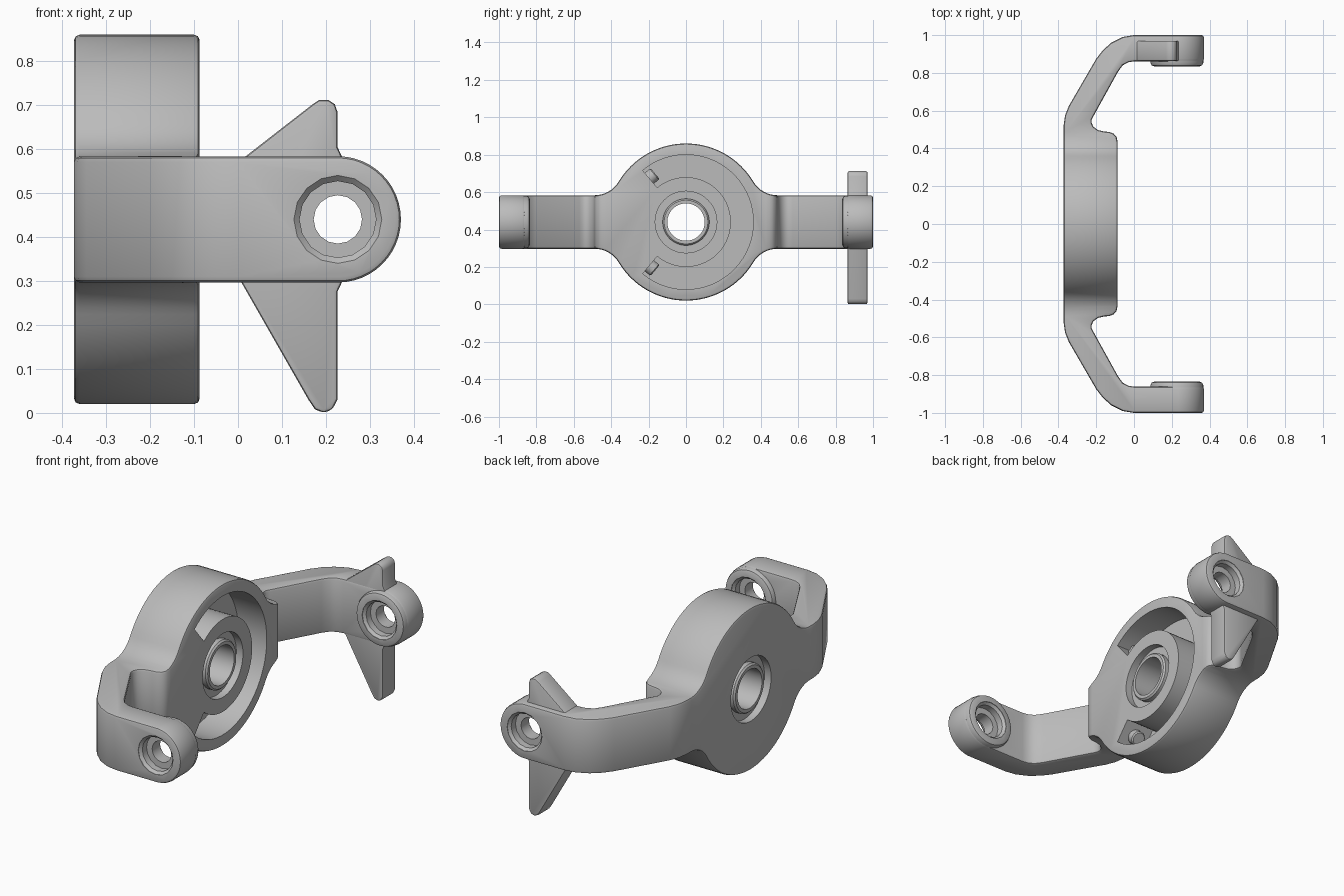
import bpy, bmesh
from math import sin, cos, radians, atan2, sqrt, tau
from mathutils import Vector

cube = bpy.data.objects.get("Cube")
if cube:
    bpy.data.objects.remove(cube)

MID = 0.44        # height of the hub axis
ARM_HALF = 0.143  # half height of the arms
EYE_X = 0.227     # x of the bores in the arm ends

grey = bpy.data.materials.new("satin grey")
grey.use_nodes = True
grey.diffuse_color = (0.5, 0.5, 0.5, 1)
for node in grey.node_tree.nodes:
    if node.type == 'BSDF_PRINCIPLED':
        node.inputs["Base Color"].default_value = grey.diffuse_color


def make(name, bm):
    bmesh.ops.recalc_face_normals(bm, faces=bm.faces)
    mesh = bpy.data.meshes.new(name)
    bm.to_mesh(mesh)
    bm.free()
    obj = bpy.data.objects.new(name, mesh)
    bpy.context.collection.objects.link(obj)
    return obj


def skin(bm, rings):
    """Join rings of vertices and cap both ends."""
    rings = [[bm.verts.new(p) for p in ring] for ring in rings]
    for a, b in zip(rings, rings[1:]):
        for i in range(len(a)):
            bm.faces.new((a[i - 1], a[i], b[i], b[i - 1]))
    bm.faces.new(rings[0])
    bm.faces.new(rings[-1])


def prism(name, outline, axis, lo, hi):
    """Extrude a flat outline along one axis, heights measured from the hub axis."""
    place = {'X': lambda a, b, t: (t, a, b + MID),
             'Y': lambda a, b, t: (a, t, b + MID),
             'Z': lambda a, b, t: (a, b, t + MID)}[axis]
    bm = bmesh.new()
    skin(bm, [[place(a, b, t) for a, b in outline] for t in (lo, hi)])
    return make(name, bm)


def lathe(name, profile, origin, direction, sides):
    """Turn (radius, distance) points about a line."""
    turn = Vector(direction).to_track_quat('Z', 'Y')
    base = Vector(origin) + Vector((0, 0, MID))
    bm = bmesh.new()
    skin(bm, [[base + turn @ Vector((r * cos(tau * i / sides), r * sin(tau * i / sides), t))
               for i in range(sides)] for r, t in profile])
    return make(name, bm)


def apply(obj):
    dg = bpy.context.evaluated_depsgraph_get()
    mesh = bpy.data.meshes.new_from_object(obj.evaluated_get(dg))
    obj.modifiers.clear()
    obj.data = mesh


def combine(obj, tool, operation='DIFFERENCE'):
    mod = obj.modifiers.new("cut", 'BOOLEAN')
    mod.solver = 'EXACT'
    mod.operation = operation
    mod.object = tool
    bpy.context.view_layer.update()
    apply(obj)
    bpy.data.objects.remove(tool)


def round_edges(obj, width):
    bm = bmesh.new()
    bm.from_mesh(obj.data)
    bmesh.ops.remove_doubles(bm, verts=bm.verts, dist=0.001)
    bm.to_mesh(obj.data)
    bm.free()
    mod = obj.modifiers.new("round", 'BEVEL')
    mod.width = width
    mod.segments = 2
    mod.limit_method = 'ANGLE'
    mod.angle_limit = radians(40)
    mod.use_clamp_overlap = False
    bpy.context.view_layer.update()
    apply(obj)


def arc(radius, start, end, steps, cx=0, cy=0):
    angles = [radians(start + (end - start) * i / steps) for i in range(steps + 1)]
    return [(cx + radius * cos(a), cy + radius * sin(a)) for a in angles]


def finish(*objs):
    for obj in objs:
        obj.data.materials.clear()
        obj.data.materials.append(grey)
        bpy.ops.object.select_all(action='DESELECT')
        obj.select_set(True)
        bpy.context.view_layer.objects.active = obj
        bpy.ops.object.shade_smooth_by_angle(angle=radians(35))


# Plan of the bracket: hub flank, neck, sloping arm and straight end
half = [(-.087, .435), (-.092, .46), (-.107, .478), (-.13, .487), (-.16, .49),
        (-.19, .497), (-.215, .515), (-.224, .535), (-.224, .552), (-.215, .57),
        (-.085, .805), (-.06, .84), (-.03, .856), (0, .861), (.4, .861),
        (.4, 1), (0, 1), (-.06, .99), (-.12, .96), (-.165, .92), (-.2, .875),
        (-.345, .625), (-.365, .575), (-.373, .52)]
plan = half + [(x, -y) for x, y in reversed(half)]
bracket = prism("bracket", plan, 'Z', -1, 1)

# Side outline: round hub blended into the arms
HUB, BLEND = 0.42, 0.15
rise = ARM_HALF + BLEND
run = sqrt((HUB + BLEND) ** 2 - rise ** 2)
tangent = atan2(rise, run) * 360 / tau
blend = arc(BLEND, 270, 180 + tangent, 8, run, rise)
top = [(1.2, ARM_HALF)] + blend + arc(HUB, tangent, 180 - tangent, 32)[1:-1]
top += [(-y, z) for y, z in reversed(blend)] + [(-1.2, ARM_HALF)]
side = top + [(-y, -z) for y, z in top]
combine(bracket, prism("side_shape", side, 'X', -1, 1), 'INTERSECT')

# Round the arm ends
tip = arc(ARM_HALF + 0.0005, 90, -90, 24, EYE_X, 0)
tip += [(EYE_X, -.3), (.6, -.3), (.6, .3), (EYE_X, .3)]
combine(bracket, prism("tip_cutter", tip, 'Y', -1.5, 1.5))
round_edges(bracket, 0.013)

# Spring groove in the hub face, open for most of a turn
WALL = 130
groove = arc(.36, -WALL, WALL, 48) + arc(.24, WALL, -WALL, 40)
combine(bracket, prism("groove_cutter", groove, 'X', -.25, 0))

# Hub bore with a recess on each face
hub_bore = [(.165, -.5), (.165, -.335), (.11, -.335), (.11, -.125), (.165, -.125), (.165, 0)]
combine(bracket, lathe("hub_bore_cutter", hub_bore, (0, 0, 0), (1, 0, 0), 48))

# Sleeve lining the hub bore
sleeve = lathe("hub_sleeve", [(.117, -.366), (.125, -.358), (.125, -.1), (.117, -.092)],
               (0, 0, 0), (1, 0, 0), 48)
combine(sleeve, lathe("sleeve_cutter", [(.1, -.5), (.1, 0)], (0, 0, 0), (1, 0, 0), 48))


# Stepped bore through an arm end
def bore(obj, s):
    steps = [(.1, .8), (.1, .838), (.087, .85), (.087, .885), (.055, .885),
             (.055, .95), (.087, .95), (.087, .985), (.1, .998), (.1, 1.1)]
    combine(obj, lathe("bore_cutter", steps, (EYE_X, 0, 0), (0, s, 0), 16))


# Raised pads on the inner faces of the arm ends
parts = [bracket, sleeve]
for s, label in ((1, "back"), (-1, "front")):
    pad = lathe(label + "_pad", [(.122, .835), (.134, .84), (.14, .853), (.14, .9)],
                (EYE_X, 0, 0), (0, s, 0), 40)
    bore(pad, s)
    bore(bracket, s)
    parts.append(pad)

# Pointed fins above and below the back arm
fin = [(0, .13), (.17, .262), (.185, .272), (.205, .272), (.22, .262), (.226, .245),
       (.226, .165), (.24, .135), (.24, -.135), (.226, -.165), (.226, -.41),
       (.215, -.432), (.195, -.44), (.175, -.432), (.16, -.41), (0, -.13)]
fins = prism("back_fins", fin, 'Y', .864, .97)
round_edges(fins, 0.008)
bore(fins, 1)
parts.append(fins)

# Spring pegs standing on the groove end walls
a = radians(WALL)
for s, label in ((1, "upper"), (-1, "lower")):
    parts.append(lathe(label + "_peg", [(.038, -.02), (.038, .034), (.032, .04)],
                       (-.17, .305 * cos(a), s * .305 * sin(a)),
                       (0, sin(a), -s * cos(a)), 16))

finish(*parts)
